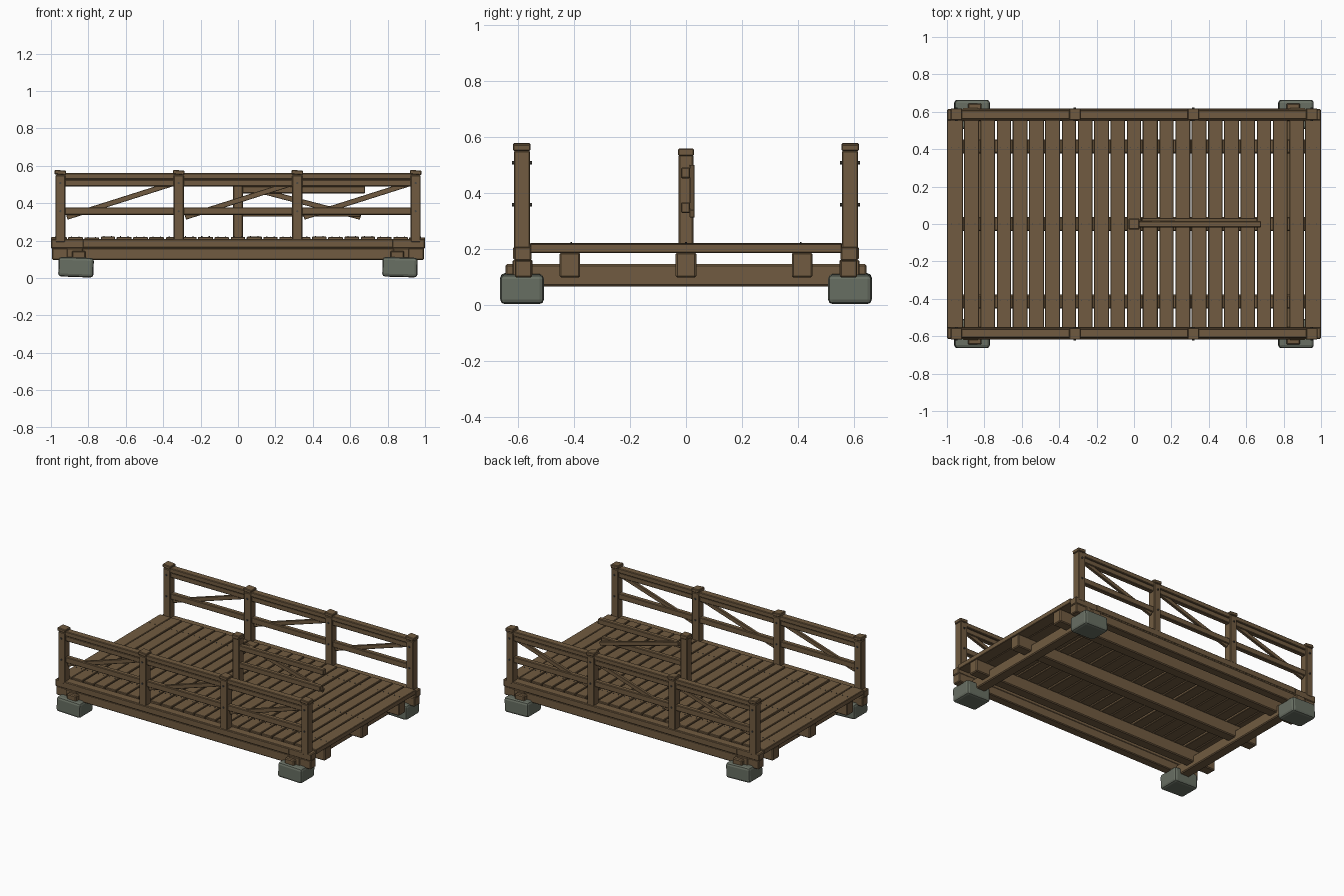
import bpy, math, random
from mathutils import Vector

if "Cube" in bpy.data.objects:
    bpy.data.objects.remove(bpy.data.objects["Cube"])

random.seed(4)


def material(name, rgb):
    m = bpy.data.materials.new(name)
    m.diffuse_color = (*rgb, 1)
    m.use_nodes = True
    m.node_tree.nodes["Principled BSDF"].inputs["Base Color"].default_value = m.diffuse_color
    return m


WOOD = material("brown wood", (0.165, 0.105, 0.052))
STONE = material("grey green stone", (0.14, 0.16, 0.125))
IRON = material("dark iron", (0.07, 0.065, 0.055))


def box(name, x, y, z, mat=WOOD, bevel=0.004, tilt=(0, 0, 0), segments=1):
    """Bevelled box from (min, max) ranges."""
    bpy.ops.mesh.primitive_cube_add(size=1, location=[(a + b) / 2 for a, b in (x, y, z)])
    o = bpy.context.object
    o.name = name
    o.scale = [abs(b - a) for a, b in (x, y, z)]
    bpy.ops.object.transform_apply(location=False, rotation=False, scale=True)
    o.rotation_euler = [math.radians(t) for t in tilt]
    o.data.materials.append(mat)
    if bevel:
        mod = o.modifiers.new("worn edges", "BEVEL")
        mod.width = bevel
        mod.segments = segments
    return o


def brace(name, x0, z0, x1, z1, y, height=0.028, depth=0.02):
    """Slanted board running in the xz plane."""
    length = math.hypot(x1 - x0, z1 - z0)
    cx, cz = (x0 + x1) / 2, (z0 + z1) / 2
    box(name, (cx - length / 2, cx + length / 2), (y - depth / 2, y + depth / 2),
        (cz - height / 2, cz + height / 2), bevel=0.002,
        tilt=(0, -math.degrees(math.atan2(z1 - z0, x1 - x0)), 0))


def nail(name, loc, axis, radius=0.006, depth=0.01):
    bpy.ops.mesh.primitive_cylinder_add(vertices=8, radius=radius, depth=depth, location=loc)
    o = bpy.context.object
    o.name = name
    o.rotation_euler = Vector(axis).to_track_quat("Z", "Y").to_euler()
    o.data.materials.append(IRON)


def span(sign, a, b):
    return tuple(sorted((sign * a, sign * b)))


# Deck planks with nails over the joists
COUNT = 23
PITCH = 2 / COUNT
for i in range(COUNT):
    cx = -1 + PITCH * (i + 0.5)
    lift = random.uniform(-0.002, 0.002)
    half = PITCH / 2 - random.uniform(0.003, 0.006)
    if i in (0, COUNT - 1):
        half = PITCH / 2
    box("deck_plank", (cx - half, cx + half), (-0.557, 0.557),
        (0.186 + lift, 0.219 + lift), bevel=0.003)
    for y in (-0.41, 0, 0.41):
        for dx in (-0.02, 0.02):
            nail("deck_nail", (cx + dx, y, 0.219 + lift), (0, 0, 1), 0.003, 0.006)

# Joists under the deck
for y in (-0.415, 0, 0.415):
    box("joist", (-0.995, 0.995), (y - 0.037, y + 0.037), (0.097, 0.187), bevel=0.006)

# Cross beams resting on the stones
for s in (-1, 1):
    box("cross_beam", span(s, 0.815, 0.888), (-0.645, 0.645), (0.066, 0.145), bevel=0.006)

# Foundation stones
for sx in (-1, 1):
    for sy in (-1, 1):
        box("foundation_stone", span(sx, 0.772, 0.96), span(sy, 0.508, 0.664),
            (0.005, 0.11), STONE, 0.016, (0, 2 if sx < 0 else 1.5, 0), 2)

# Side fences
POSTS = (-0.95, -0.317, 0.317, 0.95)
for s in (-1, 1):
    box("edge_beam", (-0.995, 0.995), span(s, 0.55, 0.612), (0.097, 0.16), bevel=0.005)
    box("edge_board", (-1, 1), span(s, 0.553, 0.614), (0.157, 0.207), bevel=0.005)
    box("outer_board", (-0.83, 0.83), span(s, 0.60, 0.618), (0.162, 0.205), bevel=0.003)
    for sx in (-1, 1):
        box("support_block", span(sx, 0.83, 0.915), span(s, 0.548, 0.62), (0.10, 0.16))
    box("hand_rail", (-0.97, 0.97), span(s, 0.561, 0.609), (0.527, 0.56))
    box("upper_rail", (-0.965, 0.965), span(s, 0.57, 0.604), (0.49, 0.526))
    box("middle_rail", (-0.965, 0.965), span(s, 0.57, 0.604), (0.337, 0.378))
    for x in POSTS:
        box("fence_post", (x - 0.027, x + 0.027), span(s, 0.557, 0.615), (0.19, 0.55))
        box("post_cap", (x - 0.031, x + 0.031), span(s, 0.556, 0.618), (0.552, 0.576),
            tilt=(0, 5, 0))
        for z in (0.357, 0.507):
            for y in (0.555, 0.617):
                nail("post_bolt", (x, s * y, z), (0, 1, 0))
    for x0, x1 in zip(POSTS, POSTS[1:]):
        brace("fence_brace", x0 + 0.035, 0.325, x1 - 0.03, 0.505, s * 0.587)

# Middle post with its broken railing
box("middle_post", (-0.026, 0.026), (-0.026, 0.026), (0.19, 0.535))
box("middle_post_cap", (-0.029, 0.029), (-0.029, 0.029), (0.532, 0.558))
box("broken_upper_rail", (0.0, 0.68), (-0.018, 0.015), (0.452, 0.49))
box("broken_lower_rail", (0.0, 0.655), (-0.018, 0.015), (0.328, 0.366))
brace("broken_brace", 0.04, 0.487, 0.655, 0.325, 0.022, depth=0.018)
